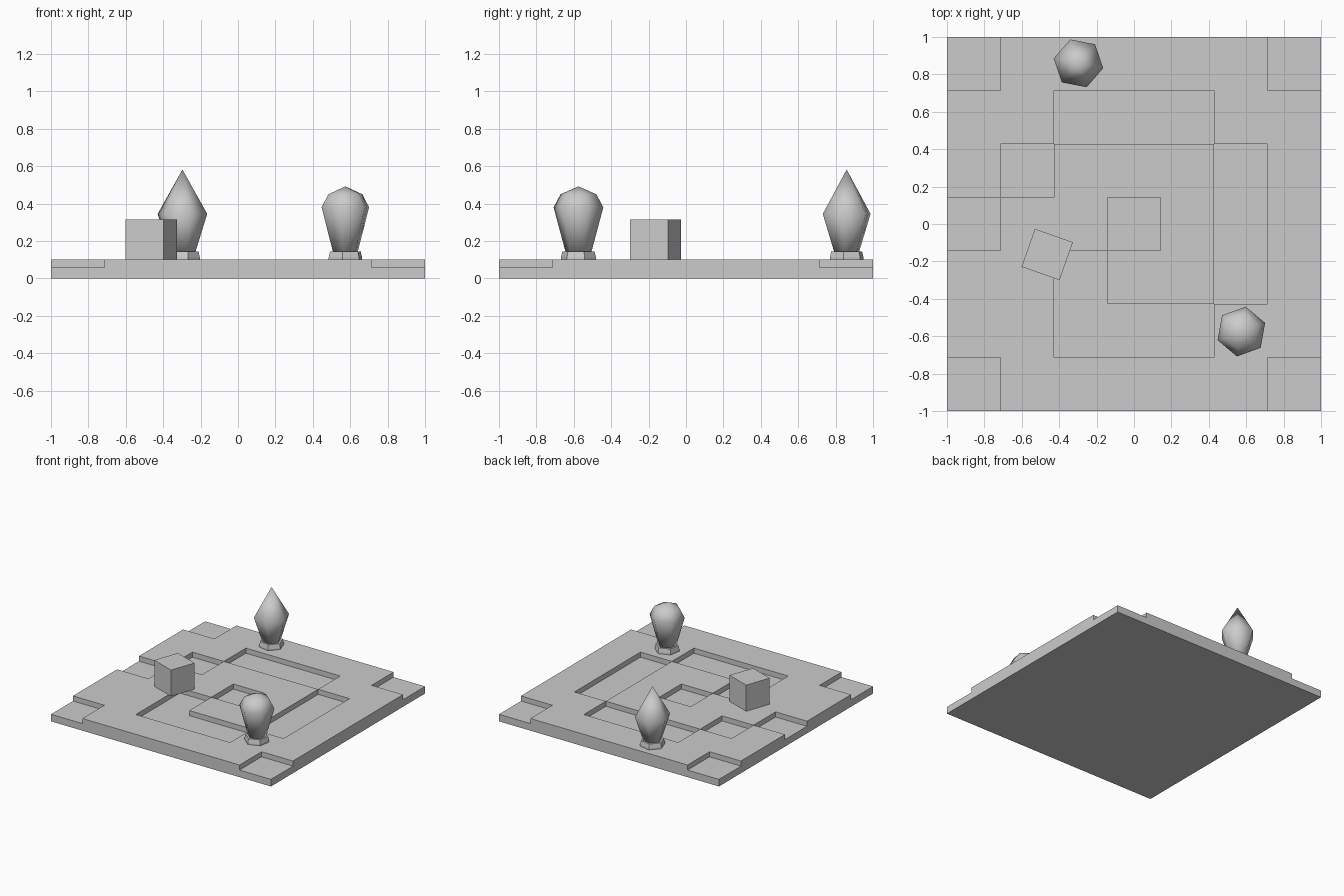
import bpy, bmesh, math
from mathutils import Matrix

if "Cube" in bpy.data.objects:
    bpy.data.objects.remove(bpy.data.objects["Cube"])

CELL, LOW, HIGH = 2 / 7, 0.058, 0.10
# Maze layout seen from above, back row first: '#' is a raised tile
MAZE = [".#####.",
        "##...##",
        "#.###.#",
        ".##.#.#",
        "##.##.#",
        "##...##",
        ".#####."]


def add_object(name, bm):
    mesh = bpy.data.meshes.new(name)
    bm.to_mesh(mesh)
    bm.free()
    ob = bpy.data.objects.new(name, mesh)
    bpy.context.collection.objects.link(ob)
    return ob


def tile_height(c, r):
    if not (0 <= c < 7 and 0 <= r < 7):
        return 0.0
    return HIGH if MAZE[r][c] == "#" else LOW


def quad(bm, pts):
    bm.faces.new([bm.verts.new(p) for p in pts])


# Board: tile tops, walls wherever the level drops, and one flat underside
bm = bmesh.new()
for r in range(7):
    for c in range(7):
        h = tile_height(c, r)
        x0, y0 = -1 + c * CELL, 1 - (r + 1) * CELL
        p = [(x0, y0), (x0 + CELL, y0), (x0 + CELL, y0 + CELL), (x0, y0 + CELL)]
        quad(bm, [(*q, h) for q in p])
        for k, (dc, dr) in enumerate([(0, 1), (1, 0), (0, -1), (-1, 0)]):
            n = tile_height(c + dc, r + dr)
            if n < h:
                a, b = p[k], p[(k + 1) % 4]
                quad(bm, [(*a, n), (*b, n), (*b, h), (*a, h)])
quad(bm, [(-1, 1, 0), (1, 1, 0), (1, -1, 0), (-1, -1, 0)])
bmesh.ops.remove_doubles(bm, verts=bm.verts[:], dist=1e-5)
add_object("maze_board", bm)

# Loose cube resting on the board
bm = bmesh.new()
bmesh.ops.create_cube(bm, size=0.215)
cube = add_object("cube", bm)
cube.location = (-0.464, -0.163, HIGH + 0.1075)
cube.rotation_euler.z = math.radians(-19.5)


def game_piece(name, profile, x, y, turn, smooth):
    """Six-sided turned shape from (radius, height) points."""
    bm = bmesh.new()
    rings = []
    for rad, z in profile:
        if rad == 0:
            rings.append([bm.verts.new((0, 0, z))] * 6)
        else:
            rings.append([bm.verts.new((rad * math.cos(k * math.pi / 3),
                                        rad * math.sin(k * math.pi / 3), z))
                          for k in range(6)])
    for lo, hi in zip(rings, rings[1:]):
        for k in range(6):
            n = (k + 1) % 6
            bm.faces.new(list(dict.fromkeys([lo[k], lo[n], hi[n], hi[k]])))
    bm.faces.new(rings[0][::-1])
    if profile[-1][0]:
        bm.faces.new(rings[-1])
    for f in bm.faces:
        f.smooth = smooth
    ob = add_object(name, bm)
    ob.location = (x, y, 0)
    ob.rotation_euler.z = math.radians(turn)


FOOT = [(0.095, HIGH), (0.095, 0.112), (0.087, 0.145)]
POINTED = [(0.07, 0.14), (0.135, 0.345), (0, 0.582)]
ROUNDED = [(0.07, 0.14), (0.135, 0.38), (0.097, 0.45), (0, 0.492)]

# Two pieces, each a foot ring and a body
for label, body, x, y, turn in [("pointed", POINTED, -0.297, 0.859, -11),
                                ("rounded", ROUNDED, 0.574, -0.575, 20)]:
    game_piece(label + "_piece_foot", FOOT, x, y, turn, False)
    game_piece(label + "_piece_body", body, x, y, turn, True)
